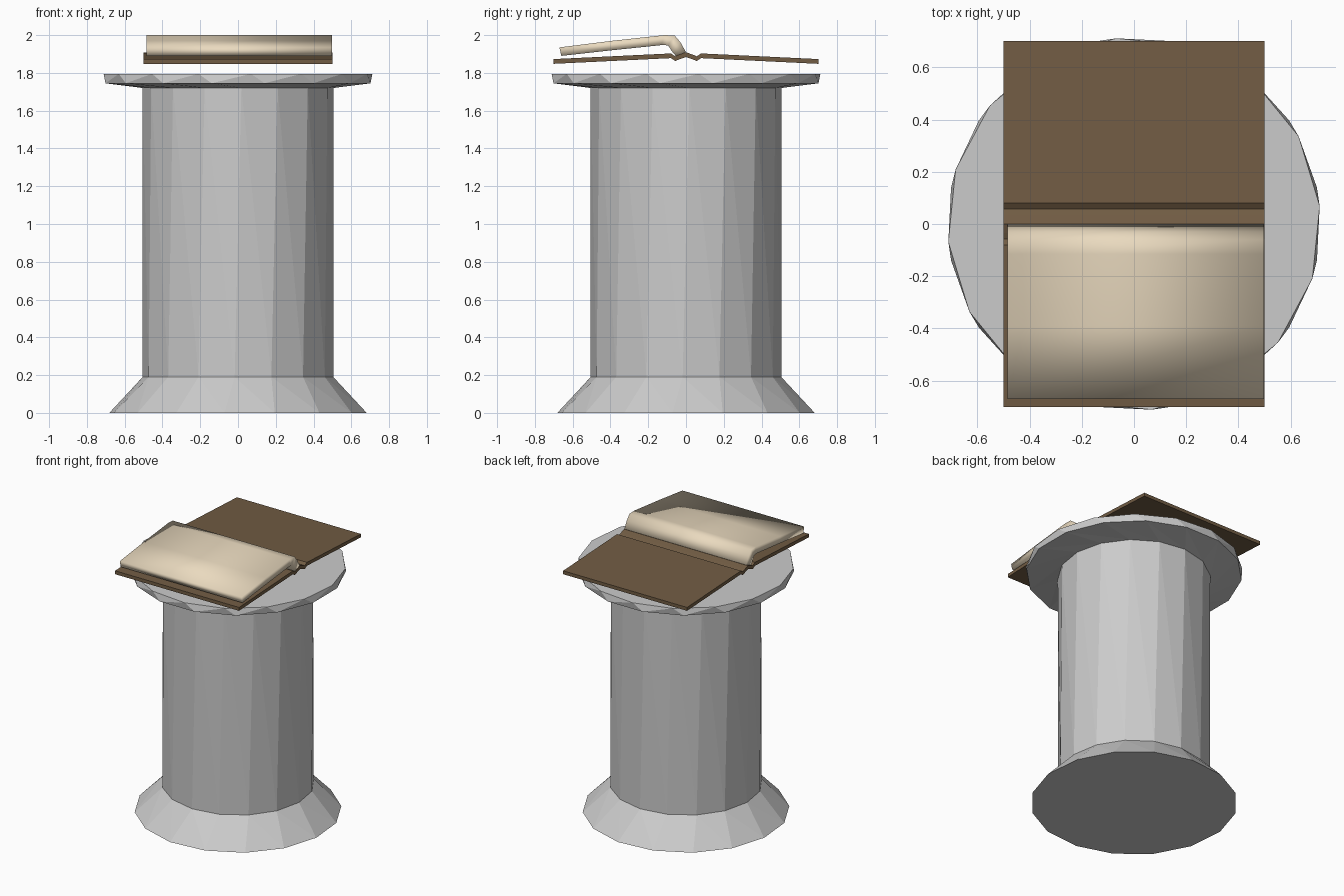
import bpy, bmesh
from math import sin, cos, radians

if "Cube" in bpy.data.objects:
    bpy.data.objects.remove(bpy.data.objects["Cube"])


def finish(bm, name, colour=None, smooth=False):
    bmesh.ops.recalc_face_normals(bm, faces=bm.faces)
    for f in bm.faces:
        f.smooth = smooth
    me = bpy.data.meshes.new(name)
    bm.to_mesh(me)
    bm.free()
    ob = bpy.data.objects.new(name, me)
    bpy.context.collection.objects.link(ob)
    if colour:
        mat = bpy.data.materials.new(name + "_colour")
        mat.diffuse_color = (*colour, 1)
        mat.use_nodes = True
        mat.node_tree.nodes["Principled BSDF"].inputs["Base Color"].default_value = mat.diffuse_color
        me.materials.append(mat)
    return ob


def pillar(name, rings, sides=16):
    """Stack of rings (radius, z, twist in degrees); a half-step twist gives zigzag triangles."""
    bm = bmesh.new()
    loops = []
    for r, z, twist in rings:
        angles = [radians(twist + 360 * i / sides) for i in range(sides)]
        loops.append([bm.verts.new((r * cos(a), r * sin(a), z)) for a in angles])
    for lo, hi in zip(loops, loops[1:]):
        for i in range(sides):
            j = (i + 1) % sides
            bm.faces.new((lo[i], lo[j], hi[i]))
            bm.faces.new((lo[j], hi[j], hi[i]))
    bm.faces.new(loops[0][::-1])
    bm.faces.new(loops[-1])
    return finish(bm, name)


def slab(name, top, bottom, x0, x1, colour, smooth=False):
    """Strip between a top and a bottom (y, z) line, extruded along x."""
    bm = bmesh.new()
    ends = [[[bm.verts.new((x, y, z)) for y, z in line] for line in (top, bottom)]
            for x in (x0, x1)]
    (ta, ba), (tb, bb) = ends
    n = len(top)
    for i in range(n - 1):
        bm.faces.new((ta[i], tb[i], tb[i + 1], ta[i + 1]))
        bm.faces.new((ba[i], ba[i + 1], bb[i + 1], bb[i]))
        bm.faces.new((ta[i], ta[i + 1], ba[i + 1], ba[i]))
        bm.faces.new((tb[i], bb[i], bb[i + 1], tb[i + 1]))
    for i in (0, n - 1):
        bm.faces.new((ta[i], ba[i], bb[i], tb[i]))
    return finish(bm, name, colour, smooth)


# Stone pedestal: flared foot, shaft and wide top plate
pillar("pedestal", [
    (0.685, 0.00, -6),
    (0.505, 0.19, -2),
    (0.505, 1.72, 2),
    (0.715, 1.745, -11.2),
    (0.715, 1.795, 5.5),
])

# Open book cover with two hinge grooves and a ridged spine
cover_half = [(0.702, 1.848), (0.08, 1.878), (0.057, 1.863), (0.035, 1.872)]
cover_low = [(-y, z) for y, z in cover_half] + [(0, 1.884)] + cover_half[::-1]
cover_top = [(y, z + 0.025) for y, z in cover_low]
slab("book_cover", cover_top, cover_low, -0.5, 0.5, (0.165, 0.107, 0.057))

# Curved page block lying on the front half
slab("pages",
     [(-0.67, 1.935), (-0.39, 1.97), (-0.115, 2.0), (-0.06, 1.998), (-0.03, 1.963), (0.0, 1.91)],
     [(-0.66, 1.89), (-0.39, 1.92), (-0.13, 1.947), (-0.095, 1.946), (-0.075, 1.915), (-0.05, 1.885)],
     -0.485, 0.498, (0.82, 0.7, 0.52), smooth=True)
